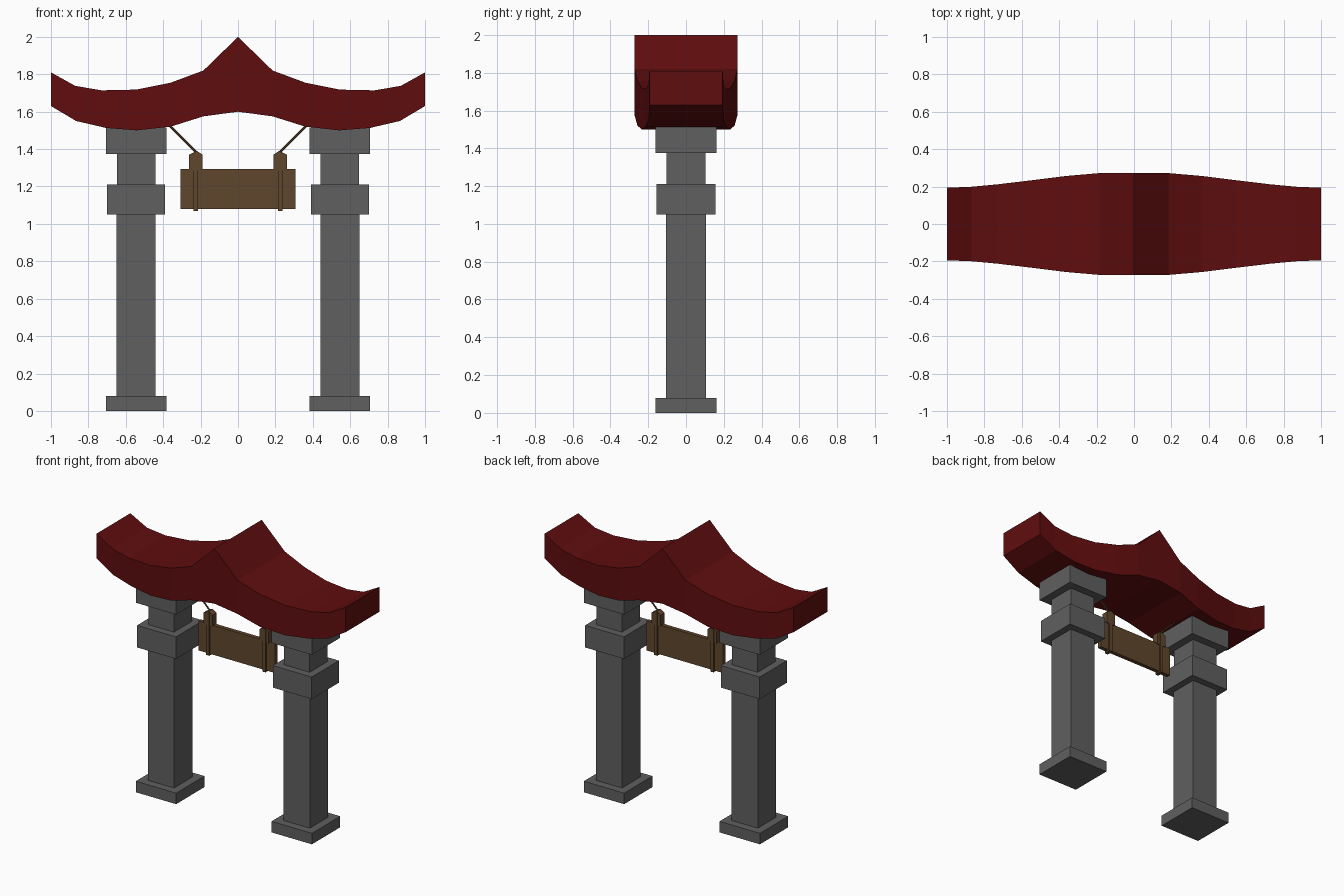
import bpy, bmesh
from mathutils import Vector

if "Cube" in bpy.data.objects:
    bpy.data.objects.remove(bpy.data.objects["Cube"])


def material(name, rgb):
    m = bpy.data.materials.new(name)
    m.diffuse_color = (*rgb, 1)
    m.use_nodes = True
    m.node_tree.nodes["Principled BSDF"].inputs["Base Color"].default_value = m.diffuse_color
    return m


RED = material("dark red", (0.117, 0.004, 0.0045))
STONE = material("grey stone", (0.115, 0.115, 0.115))
WOOD = material("brown wood", (0.117, 0.061, 0.026))


def finish(name, bm, mat):
    bmesh.ops.recalc_face_normals(bm, faces=bm.faces)
    me = bpy.data.meshes.new(name)
    bm.to_mesh(me)
    bm.free()
    me.materials.append(mat)
    ob = bpy.data.objects.new(name, me)
    bpy.context.collection.objects.link(ob)
    return ob


def add_box(bm, x, hx, hy, z0, z1):
    vs = bmesh.ops.create_cube(bm, size=1)["verts"]
    for v in vs:
        v.co = (x + v.co.x * 2 * hx, v.co.y * 2 * hy, z0 + (v.co.z + 0.5) * (z1 - z0))


# Curved roof: sections of (x, half depth, bottom x, bottom z, top z)
half = [(0, 0.272, 0, 1.60, 2.0), (0.185, 0.272, 0.185, 1.575, 1.82),
        (0.36, 0.257, 0.36, 1.52, 1.755), (0.545, 0.234, 0.54, 1.5, 1.718),
        (0.73, 0.212, 0.705, 1.513, 1.714), (0.87, 0.199, 0.865, 1.55, 1.738),
        (1.0, 0.194, 1.0, 1.63, 1.81)]
sections = [(-x, d, -b, z0, z1) for x, d, b, z0, z1 in half[:0:-1]] + half
bm = bmesh.new()
rings = [[bm.verts.new(p) for p in ((b, -d, z0), (b, d, z0), (x, d, z1), (x, -d, z1))]
         for x, d, b, z0, z1 in sections]
for a, b in zip(rings, rings[1:]):
    for i in range(4):
        j = (i + 1) % 4
        bm.faces.new((a[i], a[j], b[j], b[i]))
bm.faces.new(rings[0])
bm.faces.new(rings[-1])
finish("roof", bm, RED)

# Stepped stone pillars: (half width, bottom, top)
steps = [(0.162, 0, 0.08), (0.105, 0.08, 1.05), (0.156, 1.05, 1.21),
         (0.103, 1.21, 1.375), (0.162, 1.375, 1.515)]
for side, s in (("left", -1), ("right", 1)):
    bm = bmesh.new()
    for h, z0, z1 in steps:
        add_box(bm, s * 0.545, h, h, z0, z1)
    finish(side + "_pillar", bm, STONE)

    # Strap around the hanging board, and the knot above it
    bm = bmesh.new()
    add_box(bm, s * 0.226, 0.013, 0.026, 1.07, 1.385)
    outline = [(-0.036, 1.285), (0.036, 1.285), (0.036, 1.37), (0.006, 1.39), (-0.036, 1.37)]
    bottom = [bm.verts.new((s * (0.225 - x), -0.022, z)) for x, z in outline]
    f = bm.faces.new(bottom)
    ext = bmesh.ops.extrude_face_region(bm, geom=[f], use_keep_orig=True)["geom"]
    bmesh.ops.translate(bm, vec=(0, 0.044, 0),
                        verts=[g for g in ext if isinstance(g, bmesh.types.BMVert)])
    finish(side + "_strap", bm, WOOD)

    # Rope up to the roof
    a, b = Vector((s * 0.215, 0, 1.375)), Vector((s * 0.37, 0, 1.53))
    bm = bmesh.new()
    bmesh.ops.create_cone(bm, cap_ends=True, segments=6, radius1=0.006, radius2=0.006,
                          depth=(b - a).length)
    rope = finish(side + "_rope", bm, WOOD)
    rope.location = (a + b) / 2
    rope.rotation_euler = (b - a).to_track_quat("Z", "Y").to_euler()

# Hanging board
bm = bmesh.new()
add_box(bm, 0, 0.308, 0.015, 1.08, 1.293)
finish("hanging_board", bm, WOOD)
